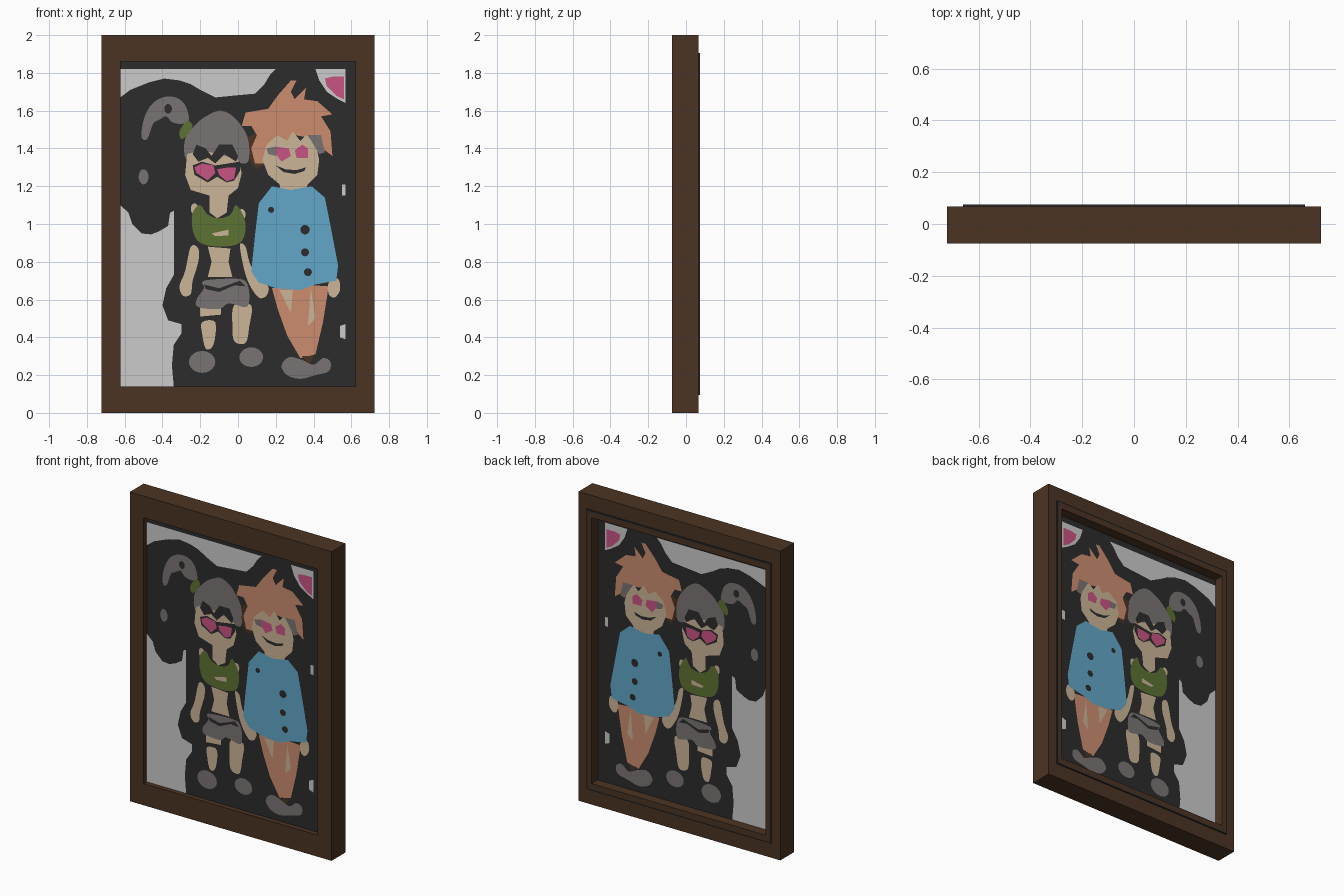
import bpy, bmesh, math

if "Cube" in bpy.data.objects:
    bpy.data.objects.remove(bpy.data.objects["Cube"])


def lin(c):
    c /= 255
    return c / 12.92 if c <= 0.04045 else ((c + 0.055) / 1.055) ** 2.4


def material(name, *rgb):
    m = bpy.data.materials.new(name)
    m.diffuse_color = (*[lin(c) for c in rgb], 1)
    m.use_nodes = True
    m.node_tree.nodes["Principled BSDF"].inputs["Base Color"].default_value = m.diffuse_color
    return m


wood = material("brown wood", 75, 52, 35)
dark = material("charcoal", 44, 44, 44)
light = material("light grey", 203, 203, 203)
grey = material("warm grey", 121, 116, 115)
skin = material("skin", 203, 181, 151)
orange = material("orange", 204, 141, 111)
blue = material("blue", 98, 167, 200)
green = material("green", 92, 114, 50)
pink = material("pink", 200, 84, 130)

FRONT, BACK, STEP = -0.043, 0.012, 0.001   # picture panel faces, paint layer spacing


def add(name, verts, faces, mat):
    me = bpy.data.meshes.new(name)
    me.from_pydata(verts, [], faces)
    me.materials.append(mat)
    ob = bpy.data.objects.new(name, me)
    bpy.context.collection.objects.link(ob)
    bm = bmesh.new()
    bm.from_mesh(me)
    if name.endswith(("frame", "strip", "edge", "panel")):
        bmesh.ops.recalc_face_normals(bm, faces=bm.faces)
    bm.to_mesh(me)
    bm.free()
    return ob


def ring(name, mat, outer, inner, y0, y1):
    """Mitred rectangular ring; outer/inner are half width and half height about z = 1."""
    v = []
    for y in (y0, y1):
        for hx, hz in (outer, inner):
            v += [(sx * hx, y, 1 + sz * hz) for sx, sz in ((-1, -1), (1, -1), (1, 1), (-1, 1))]
    f = []
    for i in range(4):
        j = (i + 1) % 4
        for a, b in ((0, 4), (4, 12), (12, 8), (8, 0)):
            f.append((a + i, a + j, b + j, b + i))
    return add(name, v, f, mat)


def rounded(p, n=4):
    """Closed Catmull-Rom curve through the points."""
    out = []
    for i in range(len(p)):
        a, b, c, d = (p[(i + k) % len(p)] for k in (-1, 0, 1, 2))
        for s in range(n):
            t = s / n
            out.append(tuple(0.5 * (2 * b[k] + (c[k] - a[k]) * t
                       + (2 * a[k] - 5 * b[k] + 4 * c[k] - d[k]) * t * t
                       + (3 * b[k] - a[k] - 3 * c[k] + d[k]) * t ** 3) for k in (0, 1)))
    return out


def paint(name, mat, layer, pts, smooth=True):
    """Flat painted shape on both sides of the panel; x, z pairs in hundredths."""
    p = list(zip(pts[::2], pts[1::2]))
    if smooth:
        p = rounded(p)
    area = sum(p[i - 1][0] * p[i][1] - p[i][0] * p[i - 1][1] for i in range(len(p)))
    if area < 0:
        p.reverse()
    n = len(p)
    v = [(x / 100, FRONT - layer * STEP, z / 100) for x, z in p]
    v += [(x / 100, BACK + layer * STEP, z / 100) for x, z in p]
    return add(name, v, [tuple(range(n)), tuple(range(2 * n - 1, n - 1, -1))], mat)


def dot(name, mat, layer, x, z, rx, rz):
    pts = []
    for i in range(20):
        a = i * math.tau / 20
        pts += [x + rx * math.cos(a), z + rz * math.sin(a)]
    paint(name, mat, layer, pts, False)


# Frame with raised strip on the back
ring("wooden_frame", wood, (0.722, 1.0), (0.623, 0.86), -0.075, 0.067)
ring("back_strip", wood, (0.652, 0.897), (0.623, 0.86), 0.06, 0.075)
ring("back_strip_edge", dark, (0.66, 0.905), (0.652, 0.897), 0.06, 0.075)

# Picture panel
pv = [(x, y, z) for y in (FRONT, BACK) for x, z in ((-.63, .135), (.63, .135), (.63, 1.865), (-.63, 1.865))]
add("picture_panel", pv, [(0, 1, 2, 3), (4, 7, 6, 5), (0, 4, 5, 1), (1, 5, 6, 2), (2, 6, 7, 3), (3, 7, 4, 0)], dark)

# Light background areas
paint("sky_top", light, 1, [-62.3, 182, -62.3, 167, -57, 171, -47, 175, -39, 177, -31, 176, -25, 174, -20, 171,
      -12, 167, -2, 168, 9, 169, 14, 174, 17, 179, 20, 182], False)
paint("sky_corner", light, 1, [41, 182, 57, 182, 57, 164, 53, 166, 47, 170, 43, 176], False)
paint("ground_left", light, 1, [-62.3, 14, -62.3, 110, -58, 106, -56, 100, -51, 95, -46, 94.5, -42, 96, -37, 99,
      -36, 106, -34, 107, -34, 73, -38, 66, -40, 57, -37, 49, -30, 47, -30, 42, -34, 36, -35, 25, -34, 14], False)
paint("edge_fleck_upper", light, 1, [55, 121, 57, 121, 57, 115, 55, 115], False)
paint("edge_fleck_lower", light, 1, [54, 46, 57, 47, 57, 39, 54, 40], False)
paint("corner_heart", pink, 2, [46, 177, 50, 178, 56, 178, 56, 166, 52, 168, 47, 173], False)

# Left figure: hair
paint("ponytail", grey, 1, [-51, 146, -50, 155, -46, 163, -40, 167, -33, 167, -28, 163, -26, 155, -30, 153,
      -35, 154, -38, 157, -42, 155, -45, 153, -48, 145])
dot("ponytail_gap", dark, 2, -37, 161, 2, 2.5)
dot("ponytail_tip", grey, 1, -50, 125, 2.6, 4)
paint("left_hair", grey, 1, [-27, 134, -28, 145, -22, 153, -17, 157, -10, 160, -4, 158, 1, 153, 5, 146, 6, 137,
      4, 132, -5, 134, -15, 136])
paint("hair_tie", green, 2, [-31, 149, -27, 154.5, -24, 152, -27, 147, -30, 145])

# Left figure: head and glasses
paint("left_face", skin, 2, [-27, 137, -28, 126, -25, 118, -15, 115, -15, 106, -11, 103, -6, 106, -5, 115,
      0, 119, 2, 127, 0, 134, -10, 137, -20, 139], False)
paint("left_bangs", dark, 3, [-24, 137, -22, 142, -17, 140, -14, 136, -10, 142, -3, 142, 0, 136, -1, 133,
      -7, 137, -12, 132, -16, 135, -21, 133], False)
paint("left_glasses_rim", dark, 3, [-24, 131, -19, 133, -12, 131, 1, 133, 1, 128, -2, 123, -6, 122, -11, 125,
      -16, 122, -23, 126], False)
paint("left_lens_a", pink, 4, [-23, 130, -19, 132, -13, 131, -12, 127, -16, 123, -22, 127], False)
paint("left_lens_b", pink, 4, [-11, 129, -5, 130, -1, 130, -2, 124, -6, 122.5, -10, 126], False)

# Left figure: body
dot("left_shoulder_a", skin, 1, -23, 108, 2, 3)
dot("left_shoulder_b", skin, 1, 2, 105, 2, 3)
paint("left_top", green, 3, [-24, 106, -20, 110, -16, 105, -10, 103, -4, 105, -1, 110, 3, 104, 4, 97, 1, 90,
      -9, 88, -20, 90, -24, 97])
paint("left_top_mark", skin, 4, [-14, 95, -5, 97, -5, 94, -12, 93.5], False)
paint("left_torso", skin, 1, [-16, 88, -4, 87, -5, 80, -3, 72, -16, 72, -14, 80], False)
paint("left_arm_a", skin, 1, [-25, 88, -21, 87, -21, 80, -24, 70, -25, 63, -29, 62, -31, 67, -28, 75])
paint("left_arm_b", skin, 1, [1, 89, 4, 88, 6, 80, 10, 72, 16, 67, 15, 62, 11, 61, 6, 68, 3, 77])
paint("left_shorts", grey, 2, [-18, 70, 0, 71, 5, 68, 6, 60, 4, 56, -5, 58, -10, 55, -21, 56, -22, 60, -18, 66])
paint("left_belt_shadow", dark, 3, [-18, 68, -10, 66, 1, 70, 4, 67, -2, 67.5, -10, 64, -17, 65.5], False)
paint("left_thigh", skin, 1, [-20, 58, -9, 58, -9, 52, -20, 51], False)
paint("left_calf", skin, 1, [-19, 48, -12, 48, -13, 36, -17, 34, -19, 42])
paint("left_leg_b", skin, 1, [-2, 57, 7, 57, 6, 46, 4, 37, -2, 38, -3, 47])
dot("left_shoe_a", grey, 1, -19, 27, 7, 5.8)
dot("left_shoe_b", grey, 1, 7, 29.5, 6.3, 5.2)

# Right figure: hair and face
paint("right_hair_shadow", wood, 1, [5, 146, 10, 148, 16, 133, 10, 129, 6, 134], False)
paint("right_hair", orange, 2, [2, 152, 4, 159, 16, 161, 21, 168, 28, 176, 31, 176, 28, 170, 30, 166, 36, 172,
      35, 166, 42, 165, 50, 158, 44, 157, 49, 149, 50, 136, 46, 139, 42, 145, 30, 147, 21, 140, 15, 132,
      9, 132, 7, 140, 10, 147, 7, 152], False)
paint("right_face", skin, 3, [15, 142, 13, 134, 16, 126, 22, 121, 23, 116, 35, 116, 37, 121, 42, 126, 43, 134,
      41, 143, 36, 147, 33, 144, 29, 149, 26, 144, 21, 147], False)
paint("right_hair_side", grey, 4, [37, 147, 44, 147, 46, 138, 43, 137, 40, 142], False)
paint("right_glasses_arm", grey, 4, [15, 140, 20, 141, 20, 136, 16, 137], False)
paint("right_lens_a", pink, 4, [20, 141, 27, 140, 28, 136, 23, 133, 20, 137], False)
paint("right_lens_b", pink, 4, [30, 139, 34, 142, 37, 140, 37, 135, 31, 135], False)
paint("right_smile", dark, 4, [20, 131, 25, 129, 31, 128.5, 36, 130, 35, 128, 30, 126.5, 24, 127.5], False)

# Right figure: body
paint("right_trousers", orange, 2, [18, 66, 33, 68, 48, 67, 45, 48, 41, 31, 33, 29, 26, 41, 21, 55], False)
paint("trouser_streak_a", skin, 3, [22, 65, 29, 65, 28, 53], False)
paint("trouser_streak_b", skin, 3, [37, 46, 38.5, 66, 41, 50], False)
paint("right_shirt", blue, 4, [18, 120, 28, 118, 39, 120, 46, 114, 49, 99, 53, 78, 52, 70, 41, 68, 33, 65,
      20, 66, 11, 69, 7, 75, 9, 94, 11, 111], False)
for i, (x, z, r) in enumerate([(35.5, 97, 2.5), (35.5, 85, 2.1), (37, 74.5, 2.1), (17.5, 107.5, 1.6)]):
    dot(f"shirt_button_{i + 1}", dark, 5, x, z, r, r)
paint("right_hand", skin, 3, [48, 69, 53, 71, 54, 65, 51, 61, 48, 63])
paint("right_ankle", wood, 3, [34, 30, 40, 30, 38, 26], False)
paint("right_shoes", grey, 2, [23, 25, 27, 29.5, 34, 28, 40, 25.5, 45, 29, 49, 27, 48, 22, 41, 20, 33, 18, 26, 20])
